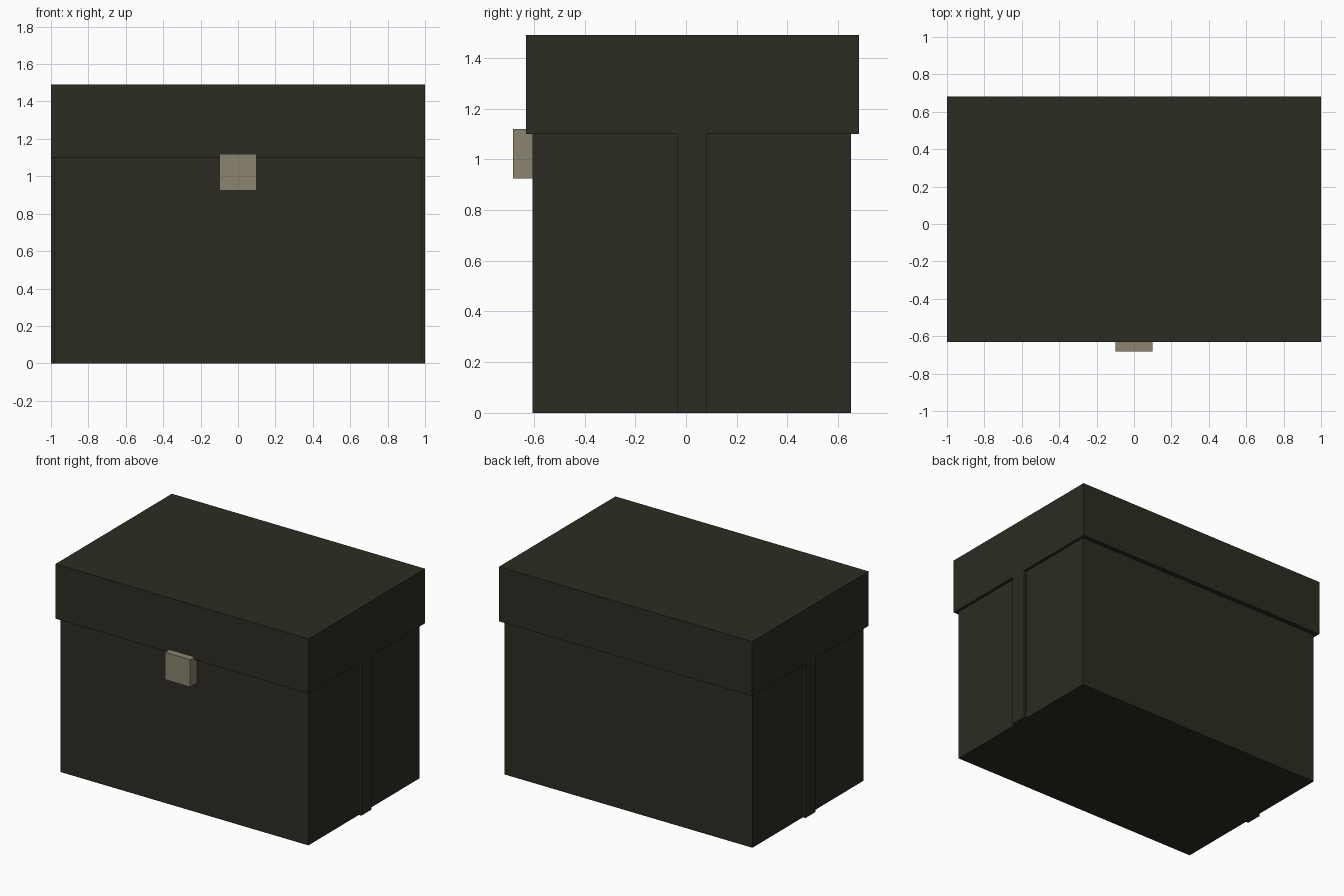
import bpy
import bmesh
from mathutils import Vector

if "Cube" in bpy.data.objects:
    bpy.data.objects.remove(bpy.data.objects["Cube"])


def material(name, rgb):
    m = bpy.data.materials.new(name)
    m.diffuse_color = (*rgb, 1.0)
    m.use_nodes = True
    m.node_tree.nodes["Principled BSDF"].inputs["Base Color"].default_value = m.diffuse_color
    return m


def box(name, lo, hi, mat):
    lo, hi = Vector(lo), Vector(hi)
    bm = bmesh.new()
    bmesh.ops.create_cube(bm, size=1.0)
    bmesh.ops.scale(bm, vec=hi - lo, verts=bm.verts)
    mesh = bpy.data.meshes.new(name)
    bm.to_mesh(mesh)
    bm.free()
    mesh.materials.append(mat)
    obj = bpy.data.objects.new(name, mesh)
    obj.location = (lo + hi) / 2
    bpy.context.collection.objects.link(obj)
    return obj


dark = material("dark olive", (0.026, 0.025, 0.016))
tan = material("dull tan", (0.258, 0.227, 0.162))

# Chest body and overhanging lid
box("body", (-0.98, -0.605, 0), (0.98, 0.65, 1.1), dark)
box("lid", (-1, -0.632, 1.1), (1, 0.682, 1.49), dark)

# Vertical band on each end, flush with the lid
for side, x0, x1 in (("left", -1, -0.98), ("right", 0.98, 1)):
    box(side + "_band", (x0, -0.035, 0), (x1, 0.08, 1.1), dark)

# Front latch
box("latch", (-0.1, -0.682, 0.925), (0.1, -0.605, 1.12), tan)
